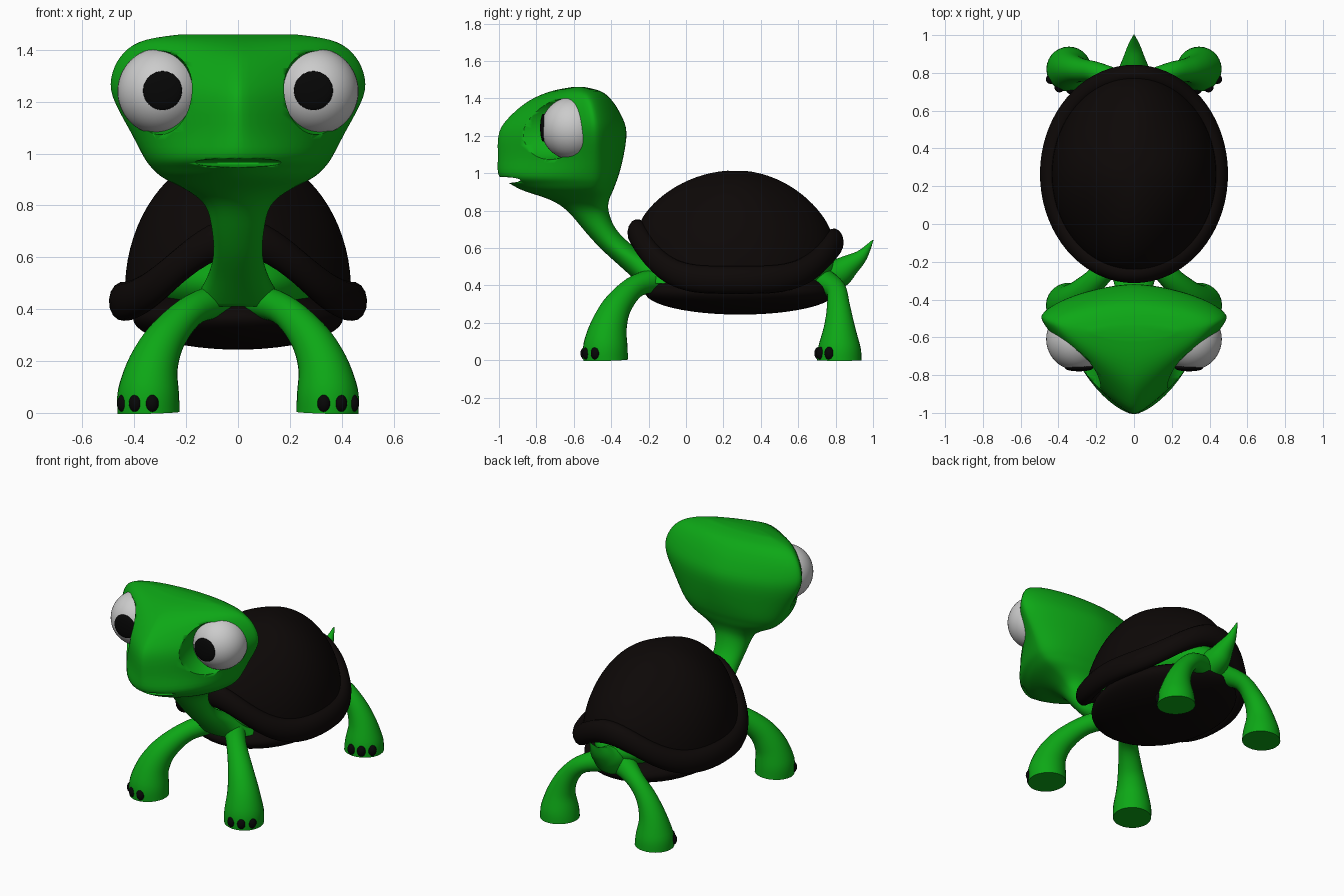
import bpy, bmesh
from math import sin, cos, pi, radians, copysign
from mathutils import Vector

if "Cube" in bpy.data.objects:
    bpy.data.objects.remove(bpy.data.objects["Cube"])


def material(name, rgb):
    m = bpy.data.materials.new(name)
    m.diffuse_color = (*rgb, 1)
    m.use_nodes = True
    m.node_tree.nodes["Principled BSDF"].inputs["Base Color"].default_value = m.diffuse_color
    return m


GREEN = material("skin_green", (0.004, 0.39, 0.008))
DARK = material("shell_dark", (0.004, 0.0025, 0.0022))
BLACK = material("black", (0.002, 0.002, 0.002))
WHITE = material("eye_grey", (0.52, 0.52, 0.52))


def smooth_path(pts, k):
    """Catmull-Rom through tuples of any length, k steps per span."""
    p = [pts[0]] + list(pts) + [pts[-1]]
    out = []
    for i in range(1, len(p) - 2):
        for j in range(k):
            t = j / k
            out.append(tuple(
                0.5 * (2 * b + (c - a) * t + (2 * a - 5 * b + 4 * c - d) * t * t
                       + (3 * b - a - 3 * c + d) * t ** 3)
                for a, b, c, d in zip(p[i - 1], p[i], p[i + 1], p[i + 2])))
    return out + [tuple(pts[-1])]


def loft(name, rings, mat, angle=50):
    """Skin a list of closed rings and cap both ends."""
    bm = bmesh.new()
    vr = [[bm.verts.new(v) for v in r] for r in rings]
    n = len(vr[0])
    for a, b in zip(vr, vr[1:]):
        for i in range(n):
            bm.faces.new((a[i], a[(i + 1) % n], b[(i + 1) % n], b[i]))
    bm.faces.new(vr[0][::-1])
    bm.faces.new(vr[-1])
    bmesh.ops.recalc_face_normals(bm, faces=bm.faces)
    me = bpy.data.meshes.new(name)
    bm.to_mesh(me)
    bm.free()
    ob = bpy.data.objects.new(name, me)
    bpy.context.collection.objects.link(ob)
    return finish(ob, mat, angle)


def finish(ob, mat, angle=50):
    if mat:
        ob.data.materials.append(mat)
    bpy.ops.object.select_all(action='DESELECT')
    bpy.context.view_layer.objects.active = ob
    ob.select_set(True)
    bpy.ops.object.shade_smooth_by_angle(angle=radians(angle))
    return ob


def ball(name, loc, size, mat, rot_z=0):
    bpy.ops.mesh.primitive_uv_sphere_add(segments=40, ring_count=24, location=loc,
                                         rotation=(0, 0, rot_z))
    ob = bpy.context.object
    ob.name = name
    ob.scale = size
    return finish(ob, mat)


def carve(target, name, loc, size):
    """Cut an ellipsoid hollow out of the target."""
    cutter = ball(name, loc, size, None)
    cutter.hide_render = True
    cutter.hide_set(True)
    cut = target.modifiers.new(name, 'BOOLEAN')
    cut.object = cutter
    cut.operation = 'DIFFERENCE'
    cut.solver = 'EXACT'


def tube(name, pts, mat, n=28):
    """Round limb along (x, y, z, radius) points."""
    path = smooth_path(pts, 5)
    rings = []
    for i, p in enumerate(path):
        a, b = path[max(i - 1, 0)], path[min(i + 1, len(path) - 1)]
        q = Vector((0, 0, 1)).rotation_difference((Vector(b[:3]) - Vector(a[:3])).normalized())
        rings.append([Vector(p[:3]) + q @ Vector((p[3] * cos(2 * pi * j / n),
                                                  p[3] * sin(2 * pi * j / n), 0))
                      for j in range(n)])
    return loft(name, rings, mat)


# head and neck: horizontal slices (z, y front, y back, half width, y widest, roundness)
slices = [
    (.40, -.24, .05, .20, -.08, 2), (.50, -.35, -.10, .13, -.20, 2),
    (.60, -.46, -.27, .095, -.37, 2), (.70, -.55, -.375, .10, -.46, 2),
    (.80, -.635, -.415, .125, -.50, 2), (.86, -.73, -.41, .20, -.50, 1.9),
    (.905, -.87, -.39, .29, -.50, 1.75), (.945, -.945, -.375, .335, -.50, 1.65),
    (.985, -1.007, -.36, .365, -.50, 1.6), (1.08, -1.01, -.335, .415, -.49, 1.35),
    (1.22, -1.007, -.315, .49, -.49, 1.2), (1.31, -.94, -.345, .49, -.50, 1.2),
    (1.39, -.84, -.395, .445, -.52, 1.3), (1.44, -.72, -.455, .36, -.55, 1.6),
    (1.462, -.60, -.55, .20, -.57, 2)]
rings = []
for z, yf, yb, w, ym, rnd in smooth_path(slices, 4):
    ring = []
    for j in range(56):
        c, s = cos(2 * pi * j / 56), sin(2 * pi * j / 56)
        e = 2 / (rnd if s < 0 else min(2, rnd + .4))
        depth = (ym - yf) if s < 0 else (yb - ym)
        ring.append((copysign(abs(c) ** e, c) * w, ym + copysign(abs(s) ** e, s) * depth, z))
    rings.append(ring)
head = loft("head_and_neck", rings, GREEN)
soft = head.modifiers.new("soften", 'SMOOTH')
soft.factor = .5
soft.iterations = 8

# mouth slit and eye sockets
carve(head, "mouth_cutter", (0, -.955, .964), (.23, .10, .016))
for m in (1, -1):
    carve(head, f"socket_cutter_{m}", (m * .325, -.78, 1.24), (.155, .28, .172))

# shell: dome, thick saddle-shaped rim and hollow underside
N = 72
rings = []


def shell_ring(fn):
    ring = []
    for j in range(N):
        a = 2 * pi * j / N
        c, s = cos(a), sin(a)
        zr = .43 + (.25 if s < 0 else .20) * s ** 4
        k, d, z = fn(zr, s)
        ring.append((c * (.445 * k + d), .265 + s * (.525 * k + d), z))
    rings.append(ring)


def dome(k, top, lift):
    shell_ring(lambda zr, s: (k * .98, 0, zr + lift + (top - zr - lift)
                              * (1 - k * k) ** (.5 + .22 * s * s)))


for i in range(1, 19):
    dome(sin(pi / 2 * i / 18.6), 1.015, .04)
for i in range(13):
    t = radians(130 - 300 * i / 12)
    shell_ring(lambda zr, s: (1, .053 * cos(t), zr + .075 * sin(t)))
for i in range(10, 0, -1):
    k = sin(pi / 2 * i / 11) * .88
    shell_ring(lambda zr, s: (k, 0, zr + (.95 - zr) * (1 - (k / .9) ** 2) ** .6))
loft("shell", rings, DARK)

# belly plate and body inside the shell
ball("belly_plate", (0, .29, .365), (.405, .51, .121), DARK)
ball("body", (0, .29, .50), (.31, .51, .17), GREEN)

# tail
tube("tail", [(0, .66, .42, .11), (0, .80, .46, .085), (0, .87, .505, .06),
              (0, .94, .56, .033), (0, 1.0, .643, .003)], GREEN)

# legs, claws and eyes on both sides
front = [(.345, -.43, 0, .119), (.345, -.43, .08, .118), (.325, -.41, .19, .096),
         (.27, -.36, .30, .075), (.17, -.26, .40, .06), (.04, -.10, .44, .07)]
back = [(.345, .82, 0, .119), (.345, .82, .07, .113), (.33, .82, .18, .083),
        (.28, .815, .29, .062), (.19, .80, .38, .055), (.04, .72, .42, .08)]
for side, m in (("left", 1), ("right", -1)):
    for part, pts in (("front", front), ("back", back)):
        tube(f"{part}_leg_{side}", [(m * x, y, z, r) for x, y, z, r in pts], GREEN)
        for i, deg in enumerate((-97, -63, -29)):
            a = radians(deg)
            ball(f"{part}_claw_{side}_{i + 1}",
                 (m * (pts[0][0] + .107 * cos(a)), pts[0][1] + .107 * sin(a), .037),
                 (.027, .028, .036), BLACK, m * (a + pi / 2))
    ball(f"eye_{side}", (m * .30, -.61, 1.24), (.165, .165, .167), WHITE)
    ball(f"pupil_{side}", (m * .291, -.762, 1.243), (.075, .018, .075), BLACK)
